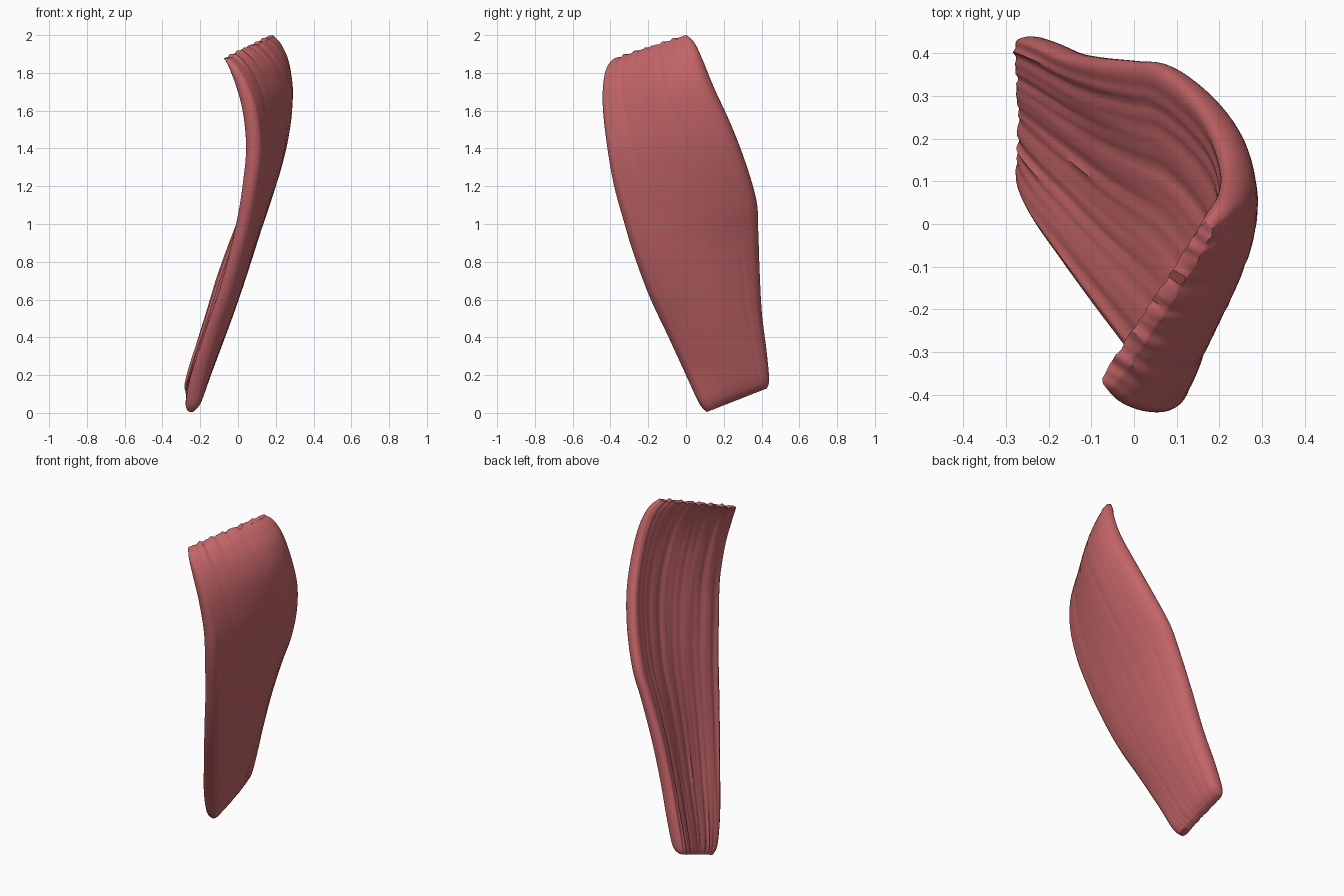
import bpy, bmesh, math
from mathutils import Vector

if "Cube" in bpy.data.objects:
    bpy.data.objects.remove(bpy.data.objects["Cube"])

# Sheet stations, bottom to top: front-edge z, front x, front y, back x, back y, thickness, bulge
STATIONS = [
    (0.005, -0.248, 0.11, -0.260, 0.428, 0.04, 0.005),
    (0.05, -0.238, 0.07, -0.243, 0.44, 0.08, 0.015),
    (0.20, -0.208, 0.00, -0.200, 0.427, 0.092, 0.034),
    (0.40, -0.147, -0.092, -0.140, 0.402, 0.092, 0.050),
    (0.62, -0.073, -0.195, -0.074, 0.39, 0.092, 0.057),
    (0.85, -0.010, -0.28, 0.010, 0.382, 0.090, 0.060),
    (1.00, 0.027, -0.325, 0.072, 0.373, 0.090, 0.060),
    (1.20, 0.061, -0.38, 0.150, 0.315, 0.092, 0.060),
    (1.40, 0.078, -0.415, 0.208, 0.238, 0.092, 0.057),
    (1.60, 0.055, -0.437, 0.238, 0.145, 0.090, 0.050),
    (1.74, 0.010, -0.435, 0.237, 0.087, 0.08, 0.032),
    (1.83, -0.035, -0.415, 0.213, 0.045, 0.06, 0.012),
    (1.873, -0.068, -0.38, 0.180, 0.005, 0.035, 0.004),
]
RISE = 0.125     # back edge sits higher than the front edge
STEPS = 5        # rows between stations
ACROSS = 64      # columns across the sheet


def spline(i, t):
    """Smooth interpolation between stations i and i + 1."""
    last = len(STATIONS) - 1
    rows = [STATIONS[min(max(j, 0), last)] for j in (i - 1, i, i + 1, i + 2)]
    out = []
    for a, b, c, d in zip(*rows):
        out.append(0.5 * (2 * b + (c - a) * t + (2 * a - 5 * b + 4 * c - d) * t * t
                          + (3 * b - a - 3 * c + d) * t ** 3))
    return out


def grooves(u, z):
    """Lengthwise fibre relief, between -0.5 and 0.5."""
    drift = 0.5 * math.sin(1.7 * z + 3 * u)
    w = (0.5 * math.sin(31 * u + 2 * drift + 1.1 * z)
         + 0.3 * math.sin(58 * u - 3 * drift + 1.5)
         + 0.2 * math.sin(17 * u + 2.3 * z))
    return 0.5 - abs(w)


def row_points(row):
    """Closed cross-section: outer face then inner face, with squarish edges."""
    z, fx, fy, bx, by, thick, bulge = row
    front, back = Vector((fx, fy, z)), Vector((bx, by, z + RISE))
    chord = back - front
    normal = Vector((chord.y, -chord.x, 0)).normalized()
    top = max(0.0, (z - 1.75) / 0.13)
    lean = 1 + min(max(z - 0.8, 0), 0.8)    # bulge moves to the back higher up
    outer, inner = [], []
    for k in range(ACROSS + 1):
        s = math.sin(math.pi / 2 * (2 * k / ACROSS - 1))
        u = (s + 1) / 2
        v = u ** lean
        mid = front.lerp(back, u) + normal * bulge * 4 * v * (1 - v)
        fade = max(1 - s ** 16, 0)
        half = thick / 2 * math.sqrt(fade)
        mid.z += top * 0.004 * fade * (math.sin(47 * u) + 0.8 * math.sin(83 * u + 1))
        relief = grooves(u, z) * fade
        outer.append(mid + normal * (half + relief * (0.003 + 0.004 * top)))
        inner.append(mid - normal * (half + relief * min(0.011, thick * 0.15)))
    return outer + inner[-2:0:-1]


# Fibrous curved sheet
bm = bmesh.new()
rings = []
for i in range(len(STATIONS) - 1):
    for j in range(STEPS):
        rings.append(row_points(spline(i, j / STEPS)))
rings.append(row_points(STATIONS[-1]))
rings = [[bm.verts.new(p) for p in ring] for ring in rings]
count = len(rings[0])
for low, high in zip(rings, rings[1:]):
    for k in range(count):
        n = (k + 1) % count
        bm.faces.new((low[k], low[n], high[n], high[k]))

# End caps joining the outer and inner faces
for ring in (rings[0], rings[-1]):
    for k in range(ACROSS):
        quad = [ring[k], ring[k + 1], ring[(count - k - 1) % count], ring[(count - k) % count]]
        bm.faces.new(list(dict.fromkeys(quad)))
bmesh.ops.recalc_face_normals(bm, faces=bm.faces)

mesh = bpy.data.meshes.new("muscle_sheet")
bm.to_mesh(mesh)
bm.free()
sheet = bpy.data.objects.new("muscle_sheet", mesh)
bpy.context.collection.objects.link(sheet)

red = bpy.data.materials.new("muscle red")
red.diffuse_color = (0.55, 0.13, 0.138, 1)
red.use_nodes = True
red.node_tree.nodes["Principled BSDF"].inputs["Base Color"].default_value = red.diffuse_color
mesh.materials.append(red)

bpy.context.view_layer.objects.active = sheet
sheet.select_set(True)
bpy.ops.object.shade_smooth_by_angle(angle=math.radians(50))
